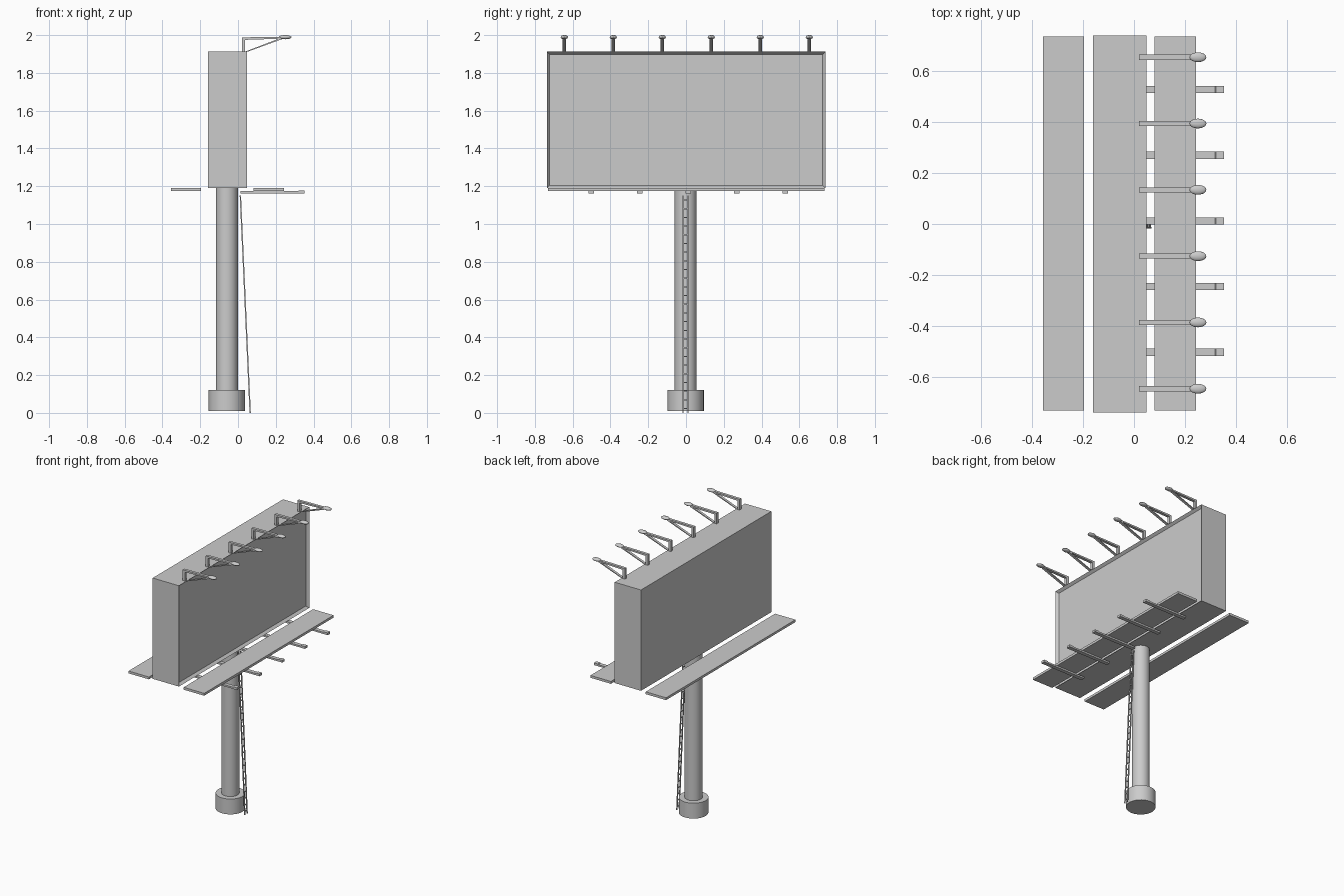
import bpy, bmesh, math
from mathutils import Vector, Matrix

if "Cube" in bpy.data.objects:
    bpy.data.objects.remove(bpy.data.objects["Cube"])


def finish(bm, name, smooth=False):
    bmesh.ops.recalc_face_normals(bm, faces=bm.faces[:])
    mesh = bpy.data.meshes.new(name)
    bm.to_mesh(mesh)
    bm.free()
    ob = bpy.data.objects.new(name, mesh)
    bpy.context.collection.objects.link(ob)
    if smooth:
        bpy.ops.object.select_all(action='DESELECT')
        ob.select_set(True)
        bpy.context.view_layer.objects.active = ob
        bpy.ops.object.shade_smooth_by_angle(angle=math.radians(40))
    return ob


def add_box(bm, lo, hi):
    lo, hi = Vector(lo), Vector(hi)
    m = Matrix.Translation((lo + hi) / 2) @ Matrix.Diagonal((*(hi - lo), 1))
    bmesh.ops.create_cube(bm, size=1, matrix=m)


def box(name, lo, hi):
    bm = bmesh.new()
    add_box(bm, lo, hi)
    return finish(bm, name)


def add_bar(bm, profile, y, width):
    """Extrude an x-z outline along y, centred on y."""
    face = bm.faces.new([bm.verts.new((x, y - width / 2, z)) for x, z in profile])
    new = bmesh.ops.extrude_face_region(bm, geom=[face])["geom"]
    verts = [v for v in new if isinstance(v, bmesh.types.BMVert)]
    bmesh.ops.translate(bm, verts=verts, vec=(0, width, 0))


def cylinder(name, r, z0, z1):
    bm = bmesh.new()
    bmesh.ops.create_cone(bm, cap_ends=True, segments=48, radius1=r, radius2=r, depth=z1 - z0,
                          matrix=Matrix.Translation((-0.059, -0.002, (z0 + z1) / 2)))
    return finish(bm, name, True)


# Footing and column
cylinder("footing", 0.096, 0.01, 0.12)
cylinder("column", 0.058, 0.12, 1.195)

# Sign box with recessed display face on +x
bm = bmesh.new()
add_box(bm, (-0.16, -0.737, 1.19), (0.048, 0.738, 1.912))
bm.normal_update()
front = max(bm.faces, key=lambda f: f.normal.x)
bmesh.ops.inset_region(bm, faces=[front], thickness=0.02)
bmesh.ops.translate(bm, verts=front.verts[:], vec=(-0.018, 0, 0))
finish(bm, "sign_box")

# Catwalks
box("rear_catwalk", (-0.356, -0.73, 1.174), (-0.195, 0.734, 1.191))
box("front_catwalk", (0.081, -0.73, 1.174), (0.243, 0.734, 1.191))

# Catwalk brackets with a raised end stop
stop = [(0.012, 1.162), (0.352, 1.162), (0.352, 1.178), (0.321, 1.178), (0.317, 1.174), (0.012, 1.174)]
for i in range(5):
    bm = bmesh.new()
    add_bar(bm, stop, 0.012 + 0.257 * (i - 2), 0.028)
    finish(bm, f"catwalk_bracket_{i + 1}")

# Floodlights: post, arm, diagonal brace and rounded lamp head
for i in range(6):
    y = 0.004 + 0.2594 * (i - 2.5)
    bm = bmesh.new()
    add_bar(bm, [(0.02, 1.912), (0.038, 1.912), (0.038, 1.975), (0.23, 1.981),
                 (0.23, 1.991), (0.02, 1.988)], y, 0.02)
    add_bar(bm, [(0.036, 1.912), (0.05, 1.912), (0.232, 1.978), (0.226, 1.985)], y, 0.018)
    finish(bm, f"lamp_arm_{i + 1}")
    bm = bmesh.new()
    bmesh.ops.create_uvsphere(bm, u_segments=24, v_segments=12, radius=1,
                              matrix=Matrix.Translation((0.25, y, 1.989))
                              @ Matrix.Diagonal((0.033, 0.019, 0.011, 1)))
    finish(bm, f"lamp_head_{i + 1}", True)

# Leaning ladder
top, foot, cy = (0.012, 1.15), (0.064, 0.0), -0.002
bm = bmesh.new()
for s in (-1, 1):
    add_bar(bm, [(foot[0] - 0.003, 0), (foot[0] + 0.004, 0), (top[0] + 0.004, top[1]),
                 (top[0] - 0.003, top[1])], cy + s * 0.013, 0.006)
rungs = 25
for i in range(rungs):
    t = (i + 0.5) / rungs
    x, z = foot[0] + (top[0] - foot[0]) * t, top[1] * t
    add_box(bm, (x - 0.003, cy - 0.013, z - 0.003), (x + 0.003, cy + 0.013, z + 0.003))
finish(bm, "ladder")
